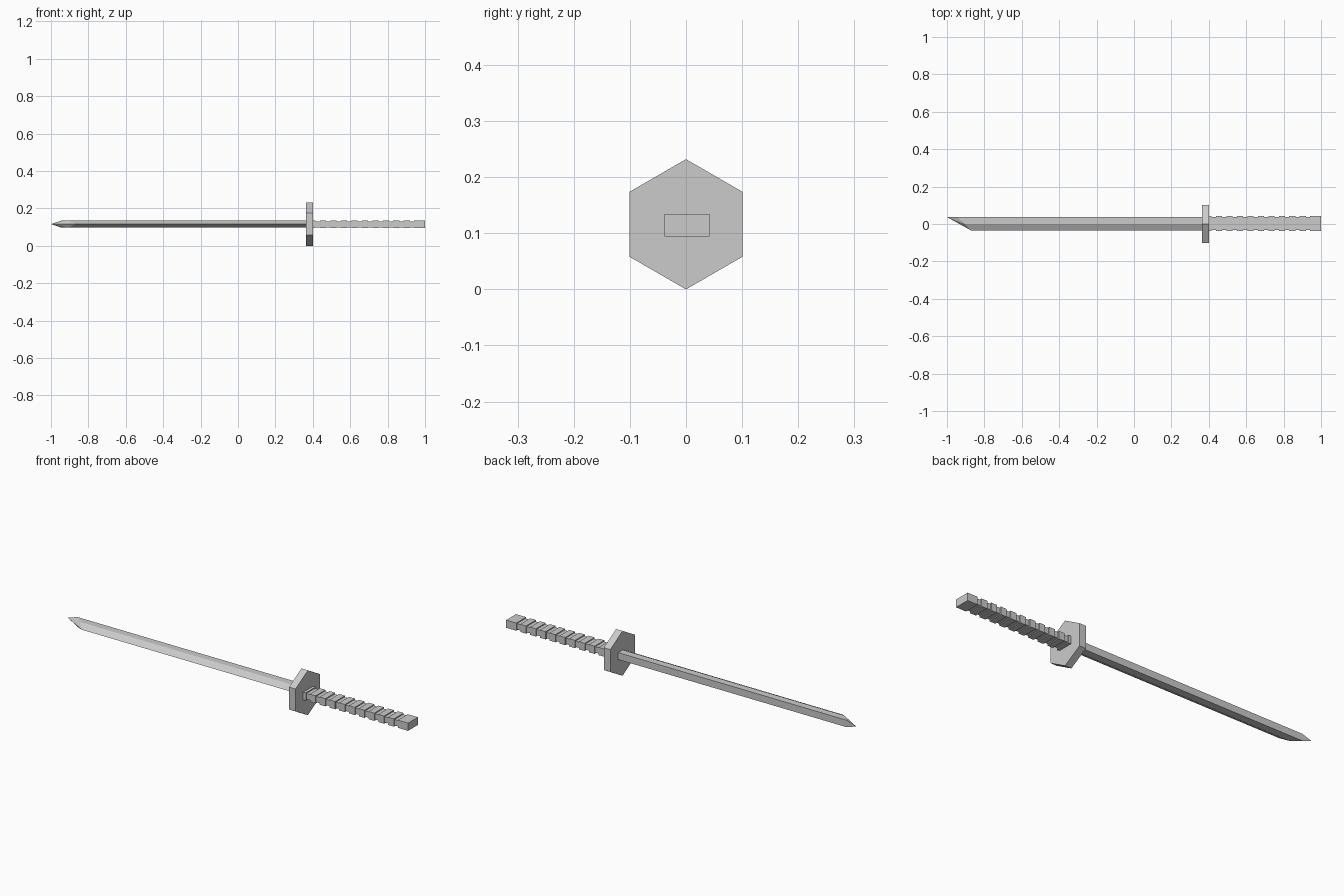
import bpy, bmesh, math

if "Cube" in bpy.data.objects:
    bpy.data.objects.remove(bpy.data.objects["Cube"])

def loft(name, rings, tip=None):
    """Skin a list of equal-length point rings; cap the ends or fan to a tip."""
    bm = bmesh.new()
    loops = [[bm.verts.new(p) for p in ring] for ring in rings]
    n = len(loops[0])
    for a, b in zip(loops, loops[1:]):
        for i in range(n):
            j = (i + 1) % n
            bm.faces.new((a[i], a[j], b[j], b[i]))
    bm.faces.new(loops[0])
    if tip:
        t = bm.verts.new(tip)
        for i in range(n):
            bm.faces.new((loops[-1][i], loops[-1][(i + 1) % n], t))
    else:
        bm.faces.new(loops[-1])
    bmesh.ops.recalc_face_normals(bm, faces=bm.faces)
    mesh = bpy.data.meshes.new(name)
    bm.to_mesh(mesh)
    bm.free()
    obj = bpy.data.objects.new(name, mesh)
    bpy.context.collection.objects.link(obj)
    return obj

CZ = 0.116

# Blade: sharp edge at the front, flat spine at the back, slanted point
section = [(-0.035, 0), (0, 0.018), (0.037, 0.018), (0.037, -0.018), (0, -0.018)]
ends = [-0.87, -0.905, -0.945, -0.945, -0.905]
loft("blade",
     [[(0.37, y, CZ + z) for y, z in section],
      [(x, y, CZ + z) for x, (y, z) in zip(ends, section)]],
     tip=(-1, 0.037, CZ))

# Hexagonal guard with corners up and down
hexagon = [(0.116 * math.sin(k * math.pi / 3), 0.116 * math.cos(k * math.pi / 3))
           for k in range(6)]
loft("guard", [[(x, y, CZ + z) for y, z in hexagon] for x in (0.363, 0.4)])

# Grip: rectangular bar with ten evenly spaced wrap grooves
def rect(x, inset=0.0):
    hy, hz = 0.04 - inset, 0.02 - inset
    return [(x, 0.002 + sy * hy, 0.114 + sz * hz)
            for sy, sz in ((-1, -1), (1, -1), (1, 1), (-1, 1))]

rings = [rect(0.395)]
for i in range(10):
    x0 = 0.415 + 0.056 * i
    x1 = x0 + 0.023
    rings += [rect(x0), rect(x0, 0.005), rect(x1, 0.005), rect(x1)]
rings.append(rect(1.0))
loft("grip", rings)
